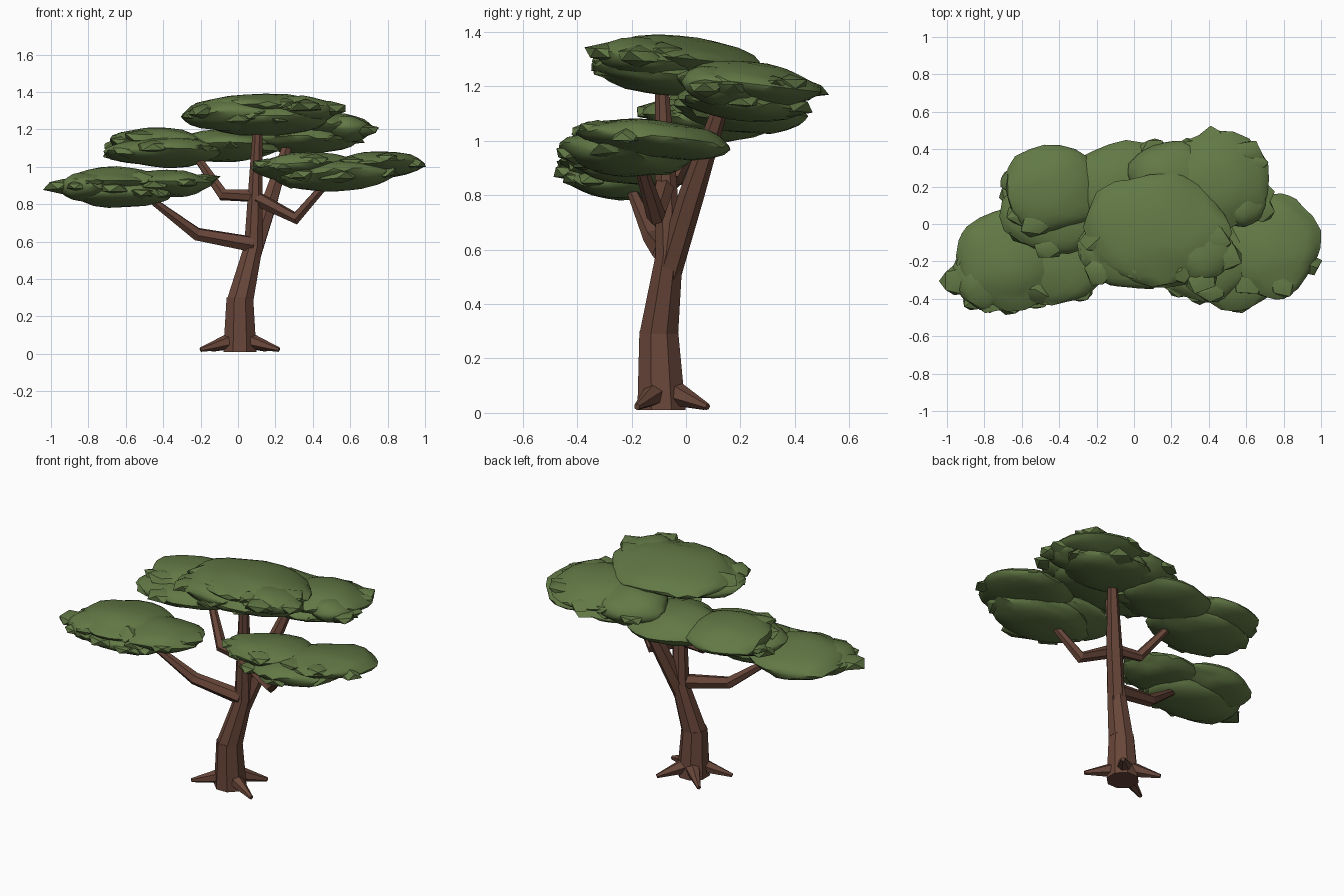
import bpy, bmesh, math, random
from mathutils import Vector, Matrix, noise

if "Cube" in bpy.data.objects:
    bpy.data.objects.remove(bpy.data.objects["Cube"])
random.seed(4)


def material(name, rgb):
    m = bpy.data.materials.new(name)
    m.use_nodes = True
    m.diffuse_color = (*rgb, 1)
    bsdf = m.node_tree.nodes["Principled BSDF"]
    bsdf.inputs["Base Color"].default_value = (*rgb, 1)
    bsdf.inputs["Roughness"].default_value = 0.9
    return m


BARK = material("brown bark", (0.14, 0.062, 0.042))
LEAF = material("green leaves", (0.122, 0.19, 0.06))


def finish(name, bm, mat, smooth_angle=None):
    me = bpy.data.meshes.new(name)
    bmesh.ops.recalc_face_normals(bm, faces=bm.faces)
    for f in bm.faces:
        f.smooth = smooth_angle is not None
    bm.to_mesh(me)
    bm.free()
    me.materials.append(mat)
    if smooth_angle is not None:
        me.set_sharp_from_angle(angle=math.radians(smooth_angle))
    ob = bpy.data.objects.new(name, me)
    bpy.context.collection.objects.link(ob)
    return ob


def limb(name, path, sides=6, level=False):
    """Faceted tapering tube through (x, y, z, radius) points; level keeps its rings flat."""
    bm = bmesh.new()
    pts = [Vector(p[:3]) for p in path]
    rings = []
    for i, p in enumerate(pts):
        axis = pts[min(i + 1, len(pts) - 1)] - pts[max(i - 1, 0)]
        if level:
            axis = Vector((0, 0, 1))
        turn = Vector((0, 0, 1)).rotation_difference(axis.normalized())
        ring = []
        for k in range(sides):
            a = math.tau * (k + 0.5) / sides
            ring.append(bm.verts.new(p + turn @ Vector((math.cos(a), math.sin(a), 0)) * path[i][3]))
        rings.append(ring)
    for lo, hi in zip(rings, rings[1:]):
        for k in range(sides):
            n = (k + 1) % sides
            bm.faces.new((lo[k], lo[n], hi[n], hi[k]))
    bm.faces.new(rings[0][::-1])
    bm.faces.new(rings[-1])
    return finish(name, bm, BARK)


def blob(bm, centre, size, detail, rough, pinch=0.0, tilt=(0, 0)):
    """Squashed, lumpy ball; pinch thins the rim, tilt is the rise along x and y."""
    seed = Vector((random.uniform(-9, 9), random.uniform(-9, 9), 0))
    spin = Matrix.Rotation(random.uniform(0, math.tau), 3, "Z")
    verts = bmesh.ops.create_icosphere(bm, subdivisions=detail, radius=1)["verts"]
    for v in verts:
        d = spin @ v.co
        d.z *= abs(d.z) ** pinch
        d *= 1 + rough * noise.noise(d * 1.5 + seed)
        x, y = d.x * size[0], d.y * size[1]
        v.co = Vector(centre) + Vector((x, y, d.z * size[2] + x * tilt[0] + y * tilt[1]))


def canopy(name, lobes, facing, tilt):
    """Overlapping lobes, with chunks on the rim around one facing direction."""
    bm = bmesh.new()
    for x, y, z, rx, ry, rz in lobes:
        blob(bm, (x, y, z), (rx, ry, rz), 3, 0.16, 0.25, tilt)
        for k in range(4):
            a = math.radians(facing - 75 + 50 * k + random.uniform(-16, 16))
            s = random.uniform(0.065, 0.1)
            dx, dy = 0.8 * rx * math.cos(a), 0.8 * ry * math.sin(a)
            spot = (x + dx, y + dy, z + dx * tilt[0] + dy * tilt[1] + random.uniform(-0.015, 0.02))
            blob(bm, spot, (s, s * 0.9, s * 0.4), 1, 0.5)
    return finish(name, bm, LEAF, 32)


# Trunk and its upward fork
limb("trunk_base", [(0.01, -0.09, 0.01, 0.096), (0.01, -0.10, 0.3, 0.077)], 8, True)
limb("trunk", [(0.012, -0.10, 0.29, 0.077), (0.083, -0.062, 0.58, 0.054),
               (0.105, -0.09, 1.22, 0.027)], 8, True)
limb("back_branch", [(0.07, -0.07, 0.5, 0.05), (0.165, 0.02, 0.8, 0.047),
                     (0.27, 0.13, 1.13, 0.028)])

# Side branches
limb("lower_left_branch", [(0.08, -0.08, 0.585, 0.045), (-0.22, -0.12, 0.64, 0.037),
                           (-0.46, -0.2, 0.82, 0.02)])
limb("upper_left_branch", [(0.1, -0.08, 0.845, 0.036), (-0.08, -0.05, 0.85, 0.034),
                           (-0.22, 0.05, 1.05, 0.022)])
limb("right_branch", [(0.1, -0.08, 0.83, 0.04), (0.31, -0.11, 0.725, 0.036),
                      (0.48, -0.17, 0.92, 0.022)])

# Roots
for i, (x, y) in enumerate([(-0.2, -0.18), (0.22, -0.18), (0.15, 0.08), (-0.14, 0.07)]):
    limb(f"root_{i + 1}", [(0.01 + x * 0.22, -0.085 + (y + 0.085) * 0.3, 0.07, 0.045),
                           (x, y, 0.022, 0.012)])

# Leaf canopies
canopy("lower_left_canopy", [(-0.67, -0.18, 0.91, 0.28, 0.27, 0.085),
                             (-0.62, -0.25, 0.86, 0.28, 0.2, 0.08),
                             (-0.38, -0.2, 0.91, 0.24, 0.22, 0.075),
                             (-0.8, -0.28, 0.89, 0.17, 0.18, 0.08)], -90, (0, -0.06))
canopy("right_canopy", [(0.73, -0.11, 1.005, 0.27, 0.28, 0.07),
                        (0.36, -0.18, 1.0, 0.28, 0.23, 0.075),
                        (0.53, -0.22, 0.95, 0.31, 0.23, 0.08)], -95, (0.05, -0.1))
canopy("upper_left_canopy", [(-0.44, 0.185, 1.13, 0.27, 0.24, 0.08),
                             (-0.07, 0.2, 1.11, 0.29, 0.24, 0.085),
                             (-0.4, 0.08, 1.08, 0.31, 0.24, 0.08)], -120, (0, -0.08))
canopy("back_canopy", [(0.45, 0.235, 1.21, 0.27, 0.26, 0.08),
                       (0.2, 0.26, 1.18, 0.23, 0.2, 0.1),
                       (0.58, 0.12, 1.2, 0.13, 0.14, 0.07),
                       (0.36, 0.2, 1.14, 0.28, 0.23, 0.07)], 35, (0, -0.12))
canopy("top_canopy", [(0.12, -0.03, 1.305, 0.39, 0.3, 0.08),
                      (0.34, -0.14, 1.3, 0.19, 0.18, 0.075),
                      (-0.02, -0.13, 1.27, 0.27, 0.22, 0.085),
                      (0.14, -0.09, 1.25, 0.33, 0.25, 0.085)], -100, (0, -0.1))
